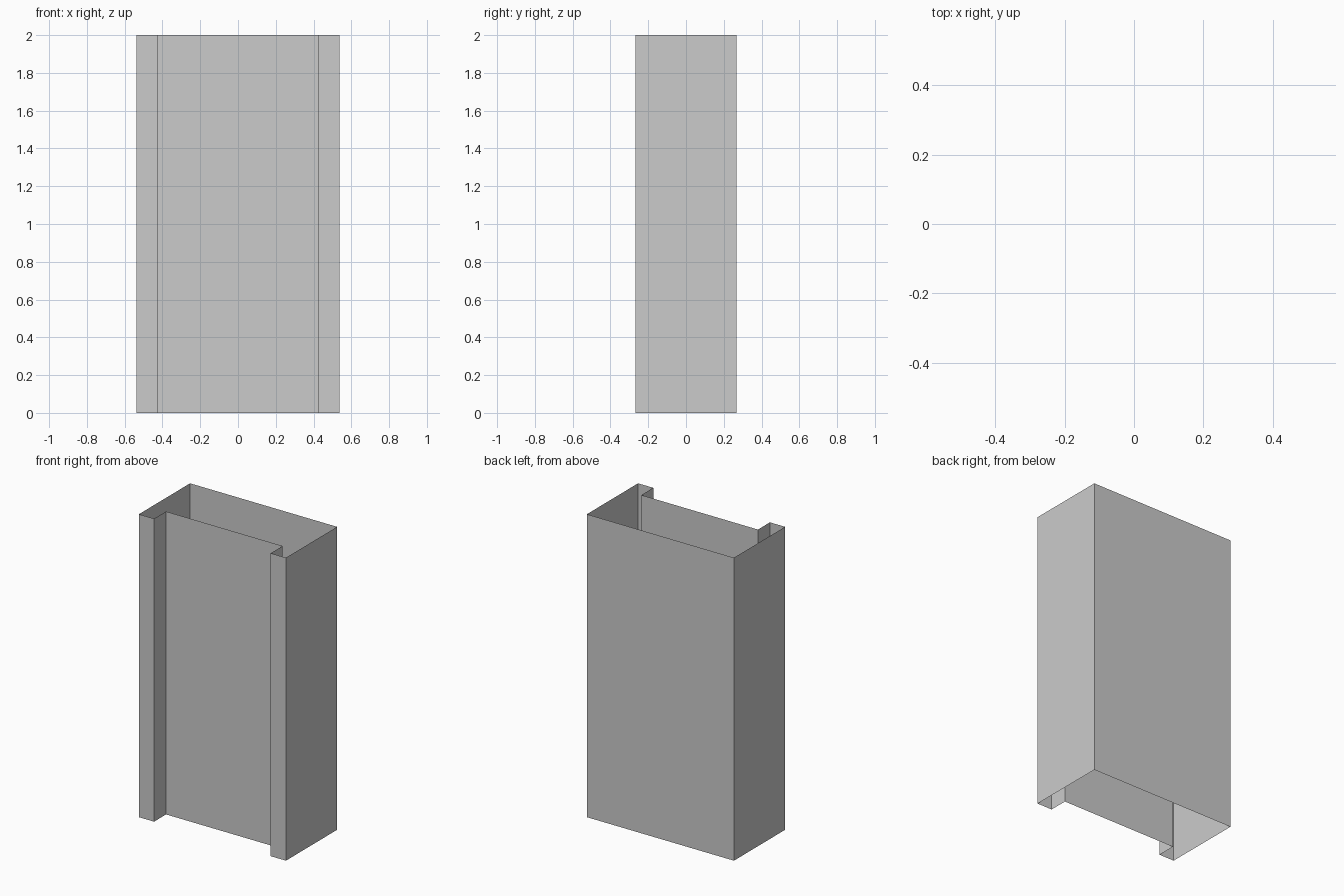
import bpy
import bmesh

if "Cube" in bpy.data.objects:
    bpy.data.objects.remove(bpy.data.objects["Cube"])

W, D, H = 0.537, 0.267, 2.0      # half width, half depth, height
INNER, RECESS = 0.426, 0.125     # half width and depth of the front recess

# Right half of the plan outline, from recess corner round to the back
half = [(INNER, -D + RECESS), (INNER, -D), (W, -D), (W, D)]
outline = half + [(-x, y) for x, y in reversed(half)]

# Open-ended wall shell: closed outline extruded upwards
bm = bmesh.new()
verts = [bm.verts.new((x, y, 0)) for x, y in outline]
edges = [bm.edges.new((verts[i - 1], verts[i])) for i in range(len(verts))]
top = bmesh.ops.extrude_edge_only(bm, edges=edges)["geom"]
bmesh.ops.translate(bm, vec=(0, 0, H),
                    verts=[g for g in top if isinstance(g, bmesh.types.BMVert)])

# Make the walls face outwards (the back wall must point to +y)
bm.normal_update()
bmesh.ops.recalc_face_normals(bm, faces=bm.faces)
back = max(bm.faces, key=lambda f: f.calc_center_median().y)
if back.normal.y < 0:
    bmesh.ops.reverse_faces(bm, faces=bm.faces)

mesh = bpy.data.meshes.new("recessed_wall_shell")
bm.to_mesh(mesh)
bm.free()
shell = bpy.data.objects.new("recessed_wall_shell", mesh)
bpy.context.collection.objects.link(shell)
